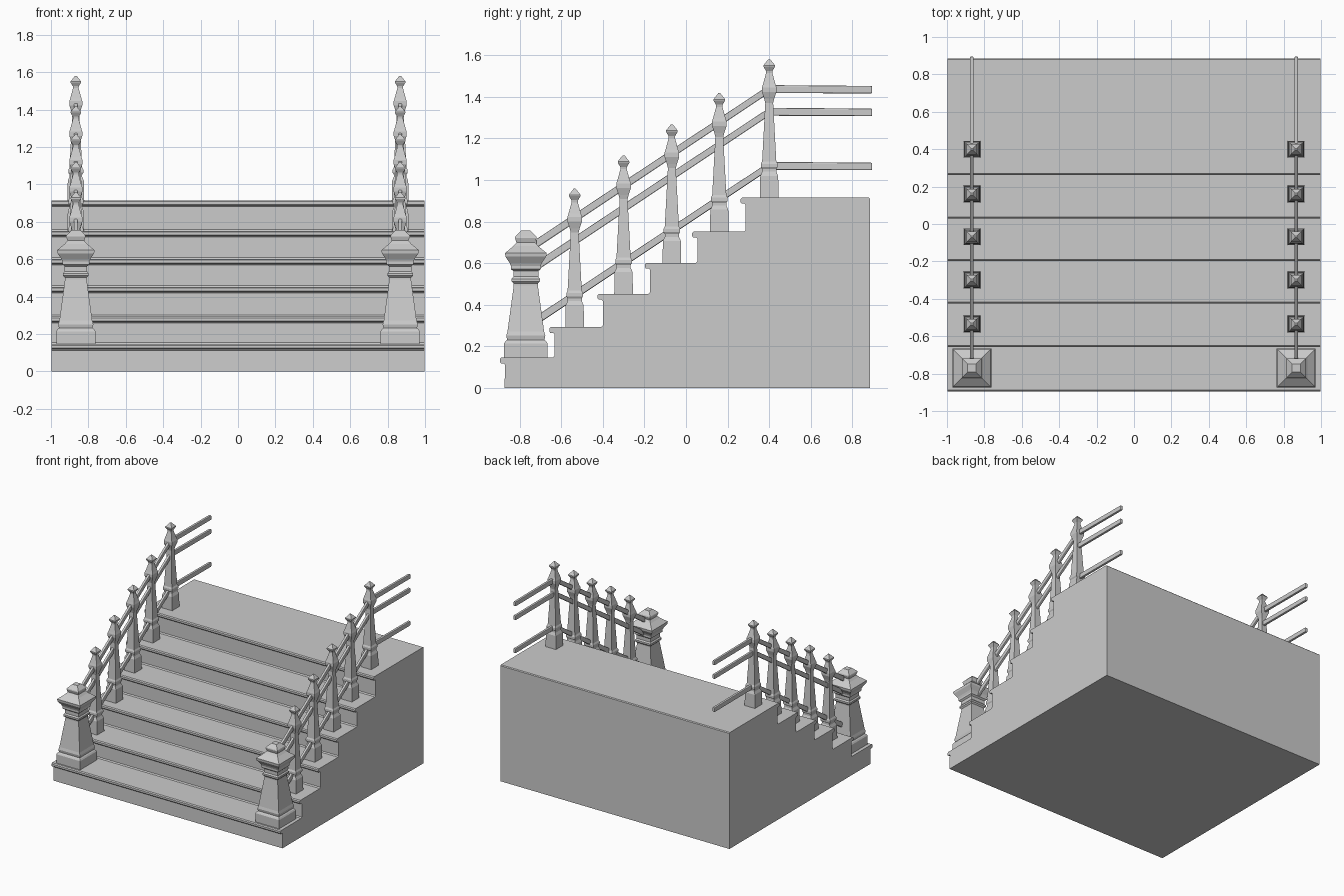
import bpy, bmesh
from mathutils import Vector

if "Cube" in bpy.data.objects:
    bpy.data.objects.remove(bpy.data.objects["Cube"])

def finish(name, bm):
    bmesh.ops.recalc_face_normals(bm, faces=bm.faces[:])
    me = bpy.data.meshes.new(name)
    bm.to_mesh(me)
    bm.free()
    ob = bpy.data.objects.new(name, me)
    bpy.context.collection.objects.link(ob)
    return ob

def square_post(name, x, y, z, profile):
    """Stack of square rings given as (half width, height)."""
    bm = bmesh.new()
    rings = [[bm.verts.new((x + sx * h, y + sy * h, z + dz))
              for sx, sy in ((-1, -1), (1, -1), (1, 1), (-1, 1))]
             for h, dz in profile]
    for a, b in zip(rings, rings[1:]):
        for i in range(4):
            j = (i + 1) % 4
            bm.faces.new((a[i], a[j], b[j], b[i]))
    bm.faces.new(rings[0][::-1])
    bm.faces.new(rings[-1])
    return finish(name, bm)

def extrude_x(name, outline, x0, x1):
    """Extrude a (y, z) outline sideways."""
    bm = bmesh.new()
    f = bm.faces.new([bm.verts.new((x0, y, z)) for y, z in outline])
    new = bmesh.ops.extrude_face_region(bm, geom=[f])['geom']
    bmesh.ops.translate(bm, vec=(x1 - x0, 0, 0),
                        verts=[v for v in new if isinstance(v, bmesh.types.BMVert)])
    return finish(name, bm)

# stair block with rounded nosings: (nosing front y, tread height)
steps = [(-0.895, 0.147), (-0.657, 0.293), (-0.425, 0.453),
         (-0.197, 0.602), (0.03, 0.752), (0.262, 0.915)]
BACK = 0.885
outline = [(BACK, 0), (-0.872, 0)]
for i, (y, z) in enumerate(steps):
    riser = y + 0.025
    if i:
        below = steps[i - 1][1]
        outline += [(riser - 0.008, below), (riser, below + 0.008)]
    outline += [(riser, z - 0.034), (riser - 0.006, z - 0.028), (y + 0.005, z - 0.028),
                (y, z - 0.022), (y, z - 0.007), (y + 0.007, z)]
outline += [(BACK - 0.006, z), (BACK, z - 0.006)]
extrude_x("stair_block", outline, -0.998, 0.998)

# post profiles
newel = [(0.104, 0), (0.104, 0.068), (0.098, 0.078), (0.09, 0.085), (0.094, 0.105),
         (0.088, 0.125), (0.058, 0.345), (0.058, 0.355), (0.068, 0.365),
         (0.068, 0.378), (0.06, 0.388), (0.06, 0.415), (0.072, 0.425),
         (0.072, 0.440), (0.078, 0.455), (0.098, 0.485), (0.1, 0.502),
         (0.06, 0.535), (0.045, 0.552), (0.052, 0.575), (0.05, 0.582),
         (0.022, 0.61)]
baluster = [(0.045, 0), (0.043, 0.105), (0.034, 0.125), (0.034, 0.138),
            (0.040, 0.148), (0.040, 0.163), (0.034, 0.175), (0.019, 0.455),
            (0.024, 0.475), (0.035, 0.508), (0.035, 0.53), (0.03, 0.545),
            (0.015, 0.60), (0.016, 0.61), (0.028, 0.63), (0.028, 0.636),
            (0.005, 0.665)]
post_y = [-0.535, -0.30, -0.068, 0.16, 0.40]

def rail_outline(z, t=0.019):
    """Sloping then level handrail outline, bent at the top post."""
    slope, bend, start, end = 0.664, 0.40, -0.72, 0.895
    v = t * 1.15
    zs = z - slope * (bend - start)
    return [(start, zs - v), (bend, z - t), (end, z - t - 0.002),
            (end, z + t - 0.004), (bend, z + t), (start, zs + v)]

for side, s in (("left", -1), ("right", 1)):
    x = s * 0.867
    square_post(f"{side}_newel_post", x, -0.77, steps[0][1], newel)
    for i, y in enumerate(post_y):
        square_post(f"{side}_baluster_{i + 1}", x, y, steps[i + 1][1], baluster)
    for label, z in (("top", 1.437), ("middle", 1.328), ("lower", 1.068)):
        rail = extrude_x(f"{side}_{label}_rail", rail_outline(z), x - 0.010, x + 0.010)
        bev = rail.modifiers.new("soft_edges", 'BEVEL')
        bev.width = 0.005
        bev.segments = 2
        bev.limit_method = 'ANGLE'
